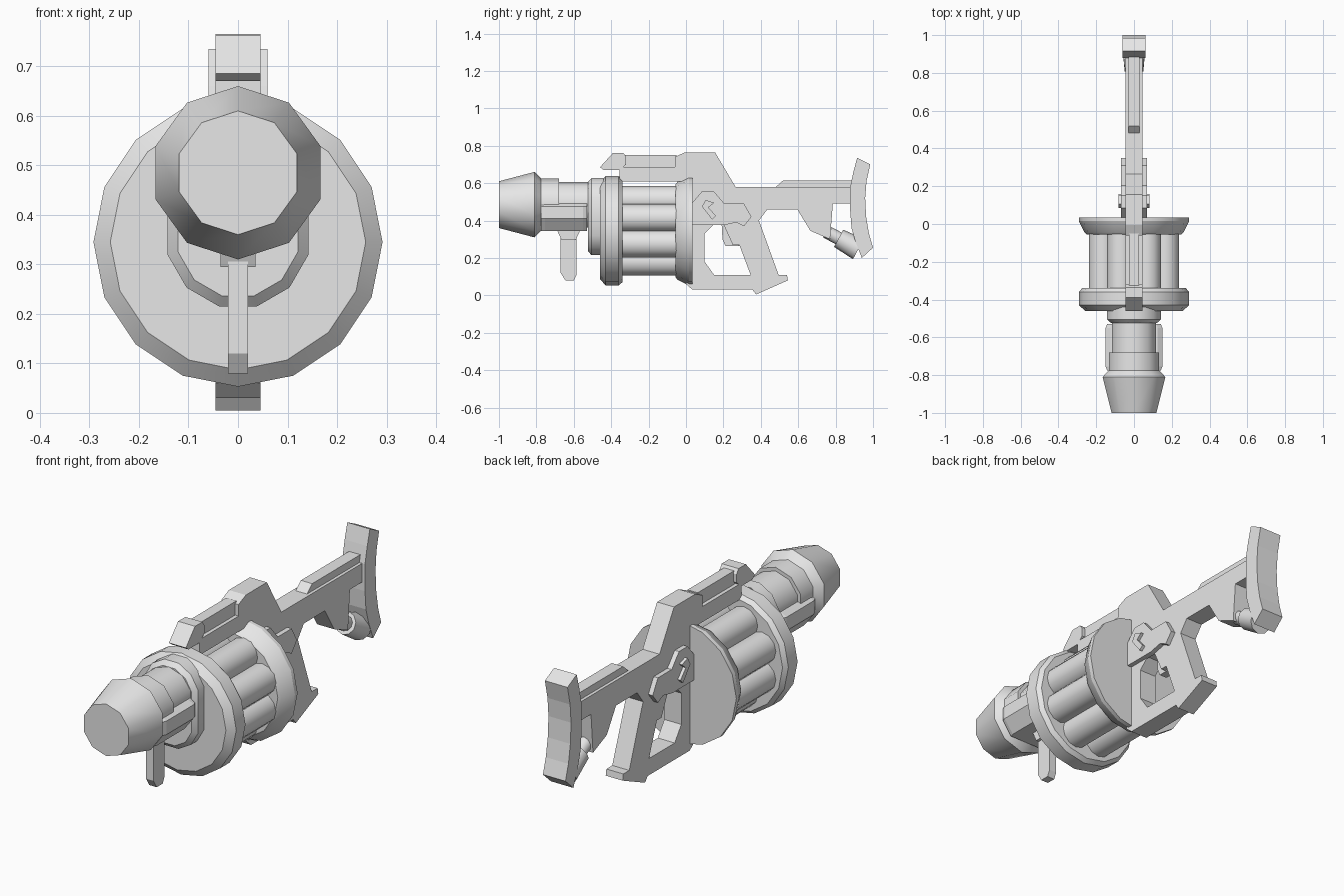
import bpy, bmesh, math
from mathutils import Vector

if "Cube" in bpy.data.objects:
    bpy.data.objects.remove(bpy.data.objects["Cube"])

grey = bpy.data.materials.new("light grey metal")
grey.diffuse_color = (0.8, 0.8, 0.8, 1)
grey.use_nodes = True
grey.node_tree.nodes["Principled BSDF"].inputs["Base Color"].default_value = grey.diffuse_color


def finish(name, bm, smooth=0):
    bmesh.ops.recalc_face_normals(bm, faces=bm.faces[:])
    me = bpy.data.meshes.new(name)
    bm.to_mesh(me)
    bm.free()
    me.materials.append(grey)
    ob = bpy.data.objects.new(name, me)
    bpy.context.collection.objects.link(ob)
    if smooth:
        bpy.ops.object.select_all(action='DESELECT')
        ob.select_set(True)
        bpy.context.view_layer.objects.active = ob
        bpy.ops.object.shade_smooth_by_angle(angle=math.radians(smooth))
    return ob


def plate(name, outline, x0, x1, hole=None):
    """Side outline of (y, z) points, extruded from x0 to x1."""
    bm = bmesh.new()
    for loop in filter(None, (outline, hole)):
        vs = [bm.verts.new((x0, y, z)) for y, z in loop]
        for a, b in zip(vs, vs[1:] + vs[:1]):
            bm.edges.new((a, b))
    bmesh.ops.triangle_fill(bm, edges=bm.edges[:], use_beauty=True, use_dissolve=False)
    ext = bmesh.ops.extrude_face_region(bm, geom=bm.faces[:])['geom']
    bmesh.ops.translate(bm, vec=(x1 - x0, 0, 0),
                        verts=[g for g in ext if isinstance(g, bmesh.types.BMVert)])
    return finish(name, bm)


def loft(name, rings, smooth=0):
    """Skin a list of point rings and cap both ends."""
    bm = bmesh.new()
    vs = [[bm.verts.new(p) for p in r] for r in rings]
    n = len(vs[0])
    for a, b in zip(vs, vs[1:]):
        for i in range(n):
            j = (i + 1) % n
            bm.faces.new((a[i], a[j], b[j], b[i]))
    bm.faces.new(vs[0])
    bm.faces.new(vs[-1])
    return finish(name, bm, smooth)


def lathe(name, profile, n, start, direction=(0, 1, 0), smooth=35):
    """Round part: profile of (distance along axis, radius), a vertex on top."""
    d = Vector(direction).normalized()
    side = Vector((1, 0, 0))
    up = side.cross(d)
    rings = [[Vector(start) + d * t + r * (side * math.sin(2 * math.pi * i / n)
              + up * math.cos(2 * math.pi * i / n)) for i in range(n)] for t, r in profile]
    return loft(name, rings, smooth)


# Muzzle and barrel
lathe("muzzle_barrel", [(-1, .125), (-.81, .175), (-.775, .14), (-.68, .14), (-.68, .122),
                        (-.48, .122)], 10, (0, 0, .485), smooth=40)

# Elongated collar joining barrel and drum
def collar_ring(y, r):
    angles = [math.radians(15 + 30 * i) for i in range(12)]
    return [(r * math.cos(a), y, r * math.sin(a) + (.485 if math.sin(a) > 0 else .357))
            for a in angles]

loft("barrel_collar", [collar_ring(-.525, .125), collar_ring(-.505, .147),
                       collar_ring(-.44, .147)], 35)

# Drum: two end discs, core and eight chambers
lathe("drum_front_disc", [(-.46, .258), (-.43, .292), (-.36, .292), (-.34, .275)],
      16, (0, 0, .345), smooth=30)
lathe("drum_rear_disc", [(-.055, .25), (-.045, .262), (.015, .292), (.035, .292)],
      16, (0, 0, .345), smooth=25)
lathe("drum_core", [(-.35, .165), (-.04, .165)], 16, (0, 0, .345))
for i in range(8):
    a = math.radians(22.5 + 45 * i)
    lathe(f"drum_chamber_{i + 1}", [(-.35, .075), (-.04, .075)], 12,
          (.178 * math.cos(a), 0, .345 + .178 * math.sin(a)))

# Main frame with stock, grip and trigger opening
frame = [(-.355, .61), (-.355, .685), (-.06, .685), (-.06, .74), (-.005, .765), (.155, .765),
         (.265, .58), (.88, .58), (.88, .49), (.785, .49), (.77, .30), (.665, .345),
         (.595, .46), (.435, .46), (.39, .40), (.495, .11), (.54, .11), (.545, .08),
         (.375, .005), (.355, .03), (.035, .03), (0, .06), (0, .61)]
opening = [(.10, .335), (.145, .38), (.35, .38), (.305, .27), (.345, .11), (.15, .11), (.10, .18)]
opening = [(.10, .33), (.15, .38), (.20, .38), (.25, .27), (.285, .27),
           (.345, .11), (.15, .11), (.10, .18)]
plate("frame", frame, -.045, .045, opening)
plate("trigger", [(.19, .39), (.25, .39), (.285, .265), (.21, .265), (.195, .30)], -.02, .02)

# Top rail
plate("rail_hook", [(-.46, .685), (-.39, .762), (-.335, .762), (-.32, .74), (-.32, .70),
                    (-.355, .67), (-.44, .67)], -.045, .045)
plate("rail_bar", [(-.34, .68), (-.34, .75), (-.05, .75), (-.05, .68)], -.027, .027)

# Stock comb and butt pad
plate("stock_comb", [(.47, .57), (.52, .615), (.885, .615), (.885, .57)], -.03, .03)
plate("butt_pad", [(.915, .735), (.985, .70), (.965, .61), (.958, .52), (.963, .42), (.978, .33),
                   (1, .255), (.94, .20), (.905, .29), (.885, .36), (.878, .45), (.878, .58),
                   (.895, .66)], -.06, .06)
lathe("stock_strut", [(0, .035), (.075, .035), (.075, .052), (.195, .062)], 10,
      (0, .75, .34), (0, .88, -.47), 40)

# Side plates and small catches, mirrored
cheek = [(.02, .375), (.02, .48), (.085, .555), (.15, .555), (.205, .49), (.31, .49),
         (.35, .42), (.31, .37), (.27, .39), (.20, .375)]
catch = [(.085, .475), (.105, .51), (.15, .495), (.12, .47), (.16, .425), (.14, .405)]
for s, tag in ((1, "right"), (-1, "left")):
    plate("cheek_plate_" + tag, cheek, s * .04, s * .068)
    plate("catch_" + tag, catch, s * .06, s * .083)

# Foregrip cradle under the barrel and its handle
half = [(.15, .475), (.15, .41), (.10, .345)]
section = [(.125, .49)] + half
section += [(-x, z) for x, z in reversed(section)]
loft("foregrip_cradle", [[(x * k, y, z) for x, z in section]
                         for y, k in ((-.775, .95), (-.755, 1), (-.55, 1), (-.53, .95))])
plate("foregrip_neck", [(-.69, .35), (-.665, .295), (-.59, .295), (-.565, .35)], -.035, .035)
plate("foregrip_handle", [(-.67, .35), (-.67, .12), (-.645, .08), (-.60, .08), (-.585, .11),
                          (-.585, .35)], -.02, .02)
